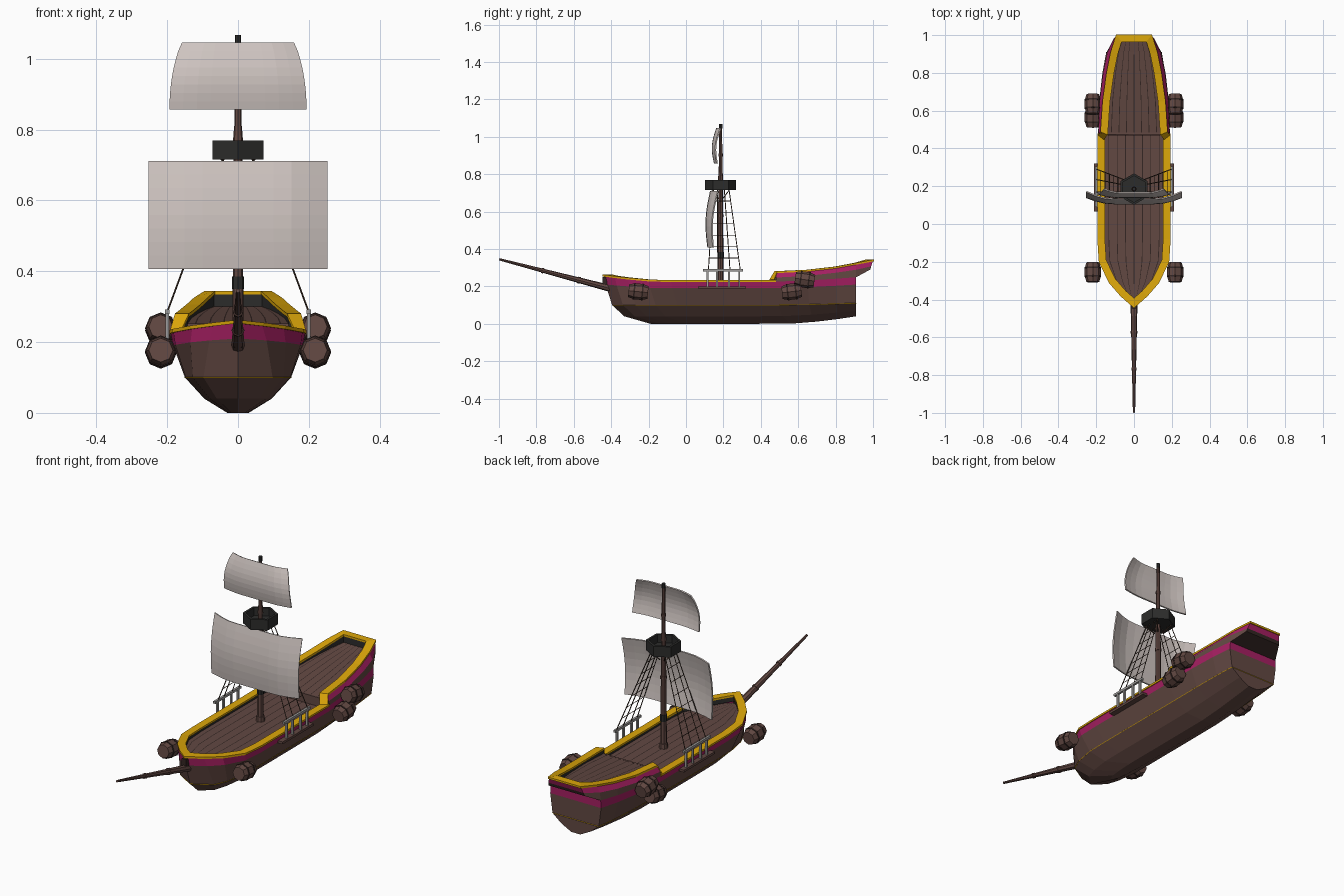
import bpy, bmesh, math
from mathutils import Vector, Matrix

if "Cube" in bpy.data.objects:
    bpy.data.objects.remove(bpy.data.objects["Cube"])

def mat(name, r, g, b):
    m = bpy.data.materials.new(name)
    lin = [((c / 255 + 0.055) / 1.055) ** 2.4 for c in (r, g, b)]
    m.diffuse_color = (*lin, 1)
    m.use_nodes = True
    m.node_tree.nodes["Principled BSDF"].inputs["Base Color"].default_value = m.diffuse_color
    return m

WOOD = mat("brown wood", 98, 72, 66)
DARK = mat("dark wood line", 52, 38, 35)
RED = mat("crimson paint", 166, 31, 98)
GOLD = mat("golden yellow", 222, 168, 10)
BLACK = mat("charcoal", 44, 44, 43)
GREY = mat("grey metal", 160, 158, 156)
SAIL = mat("sail cloth", 207, 197, 193)
ROPE = mat("rope", 74, 58, 48)

def finish(name, bm, mats):
    bmesh.ops.remove_doubles(bm, verts=bm.verts, dist=0.0002)
    bmesh.ops.recalc_face_normals(bm, faces=bm.faces)
    me = bpy.data.meshes.new(name)
    bm.to_mesh(me)
    bm.free()
    for m in mats:
        me.materials.append(m)
    ob = bpy.data.objects.new(name, me)
    bpy.context.collection.objects.link(ob)
    return ob

def grid(name, rows, mats, rule=lambda i, j: 0):
    """Skin a list of equal length point rows."""
    bm = bmesh.new()
    vs = [[bm.verts.new(p) for p in r] for r in rows]
    for i in range(len(rows) - 1):
        for j in range(len(rows[0]) - 1):
            f = bm.faces.new((vs[i][j], vs[i][j + 1], vs[i + 1][j + 1], vs[i + 1][j]))
            f.material_index = rule(i, j)
    return finish(name, bm, mats)

def rod(bm, a, b, r1, r2=None, n=8, mi=0):
    a, b = Vector(a), Vector(b)
    d = b - a
    if d.length < 1e-4:
        return
    M = Matrix.Translation((a + b) / 2) @ d.to_track_quat('Z', 'Y').to_matrix().to_4x4()
    before = set(bm.faces)
    bmesh.ops.create_cone(bm, cap_ends=True, segments=n, radius1=r1,
                          radius2=r1 if r2 is None else r2, depth=d.length, matrix=M)
    for f in set(bm.faces) - before:
        f.material_index = mi

def box(bm, lo, hi, mi=0):
    lo, hi = Vector(lo), Vector(hi)
    M = Matrix.Translation((lo + hi) / 2) @ Matrix.Diagonal((*(hi - lo), 1))
    before = set(bm.faces)
    bmesh.ops.create_cube(bm, size=1, matrix=M)
    for f in set(bm.faces) - before:
        f.material_index = mi

def ribbon(name, path, in0, in1, z0, z1, m):
    """Sweep a rectangle along a path, inset to the left of travel."""
    pts, rows = [Vector(p) for p in path], []
    for i, p in enumerate(pts):
        ds = []
        if i > 0: ds.append((p - pts[i - 1]).to_2d().normalized())
        if i < len(pts) - 1: ds.append((pts[i + 1] - p).to_2d().normalized())
        t = sum(ds, Vector((0, 0))).normalized()
        k = min(1.5, 1 / max(0.1, t.dot(ds[0])))
        n = Vector((-t.y, t.x, 0)) * k
        sec = [p + n * o + Vector((0, 0, z)) for o, z in ((in0, z0), (in1, z0), (in1, z1), (in0, z1))]
        rows.append(sec + [sec[0]])
    return grid(name, rows, [m])

# Hull: rows are (bow y, half width, z, bow sheer, stern sheer, fullness power)
ROWS = [(-.19, .03, 0, 0, .04, .45), (-.33, .095, .04, 0, .03, .45), (-.395, .15, .10, 0, .01, .42),
        (-.43, .183, .19, .02, .02, .8), (-.44, .19, .225, .03, .024, 1)]
PLAN = [(-.44, 0), (-.38, .36), (-.31, .68), (-.2, .96), (-.08, 1), (.2, 1), (.48, 1),
        (.65, .97), (.8, .88), (.91, .76)]

def hull_pt(y, f, row):
    yb, w, z, sb, sa, p = row
    t = (y + .44) / 1.35
    z += sb * max(0, (-.12 - y) / .32) ** 1.5 + sa * max(0, (y - .45) / .46) ** 1.5
    return Vector((w * f ** p, yb + t * (.91 - yb), z))

def flip(p):
    return Vector((-p[0], p[1], p[2]))

sections = []
for y, f in PLAN:
    half = [hull_pt(y, f, r) for r in ROWS]
    sections.append([flip(p) for p in reversed(half)] + half)
grid("hull", sections, [WOOD, RED], lambda i, j: 1 if j in (0, 8) else 0)
s = sections[-1]
grid("hull_transom", [[s[k], s[9 - k]] for k in range(5)], [WOOD, RED], lambda i, j: int(i == 0))

# Thin gold line round the hull and transom
bm = bmesh.new()
line = [hull_pt(y, f, ROWS[2]) for y, f in PLAN]
for a, b in zip(line, line[1:]):
    rod(bm, a, b, .002, n=4)
    rod(bm, flip(a), flip(b), .002, n=4)
rod(bm, line[-1], flip(line[-1]), .0015, n=4)
finish("hull_line", bm, [GOLD])

# Raised stern works with overhanging transom
low = [hull_pt(y, f, ROWS[4]) for y, f in PLAN[6:]] + [Vector((.105, .985, .29))]
mid = [(.187, .48, .247), (.181, .65, .256), (.163, .8, .273), (.14, .91, .289), (.1, .99, .307)]
top = [(.172, .48, .275), (.163, .65, .283), (.142, .8, .300), (.12, .91, .32), (.092, 1.0, .338)]
stern = []
for a, b, c in zip(low, mid, top):
    stern.append([flip(c), flip(b), flip(a), a, Vector(b), Vector(c)])
grid("stern_works", stern, [WOOD, RED, DARK], lambda i, j: {0: 1, 4: 1, 2: 2}.get(j, 0))
e = stern[-1]
grid("stern_transom", [[e[0], e[5]], [e[1], e[4]], [e[2], e[3]]], [RED, DARK], lambda i, j: i)

# Gold rails and dark inner bulwarks
side = [hull_pt(y, f, ROWS[4]) + Vector((0, 0, .008)) for y, f in PLAN[:7]]
rim_main = [flip(p) for p in reversed(side[1:])] + side
rim_aft = [Vector((.188, .468, .236)), Vector((.174, .486, .281))] + [Vector(p) + Vector((0, 0, .006)) for p in top[1:]]
rim_aft += [flip(p) for p in reversed(rim_aft)]
for n, path, depth in (("main", rim_main, -.035), ("stern", rim_aft, -.05)):
    ribbon(n + "_rail", path, -.004, .036, -.01, 0, GOLD)
    ribbon(n + "_bulwark", path, .022, .032, depth, -.008, BLACK)

# Decks with dark plank seams
N = 8
cols = []
for k in range(N):
    cols += [-1 + 2 * k / N + .012, -1 + 2 * (k + 1) / N - .012]
seam = lambda i, j: j % 2
grid("main_deck", [[(c * .178 * f, y * .98, .21) for c in cols] for y, f in PLAN[:7]], [WOOD, DARK], seam)
grid("stern_deck", [[(c * (p[0] - .012), min(p[1], .98), .252 + .05 * (p[1] - .48) / .52) for c in cols]
                    for p in top], [WOOD, DARK], seam)
bm = bmesh.new()
box(bm, (-.165, .475, .2), (.165, .485, .253))
finish("deck_step", bm, [WOOD])

# Mast with collars
MY = .185
bm = bmesh.new()
for z0, z1, r0, r1, mi in ((.2, .235, .022, .02, 0), (.235, .72, .016, .012, 0), (.72, 1.05, .011, .008, 0),
                           (.35, .385, .017, .017, 1), (.57, .585, .016, .016, 0), (.77, .81, .014, .011, 0),
                           (.895, .91, .012, .012, 0), (1.043, 1.067, .009, .009, 1)):
    rod(bm, (0, MY, z0), (0, MY, z1), r0, r1, 8, mi)
finish("mast", bm, [WOOD, BLACK])

# Bowsprit
bm = bmesh.new()
a, b = Vector((0, -.39, .185)), Vector((0, -.998, .345))
rod(bm, a, b, .019, .006)
for t, r in ((.29, .018), (.61, .014)):
    rod(bm, a.lerp(b, t), a.lerp(b, t + .02), r)
finish("bowsprit", bm, [WOOD])
bm = bmesh.new()
box(bm, (-.012, -.447, .185), (.012, -.41, .25))
finish("stem_post", bm, [DARK])

# Six sided lookout basket, open at the top
ring = []
for r, z in ((.0, .718), (.083, .715), (.083, .77), (.07, .77), (.07, .728), (0, .728)):
    ring.append([(r * math.sin(k * math.pi / 3), MY + r * math.cos(k * math.pi / 3), z) for k in range(7)])
grid("lookout_basket", ring, [BLACK])
bm = bmesh.new()
for sx in (-1, 1):
    for sy in (-1, 1):
        rod(bm, (sx * .012, MY + sy * .012, .67), (sx * .05, MY + sy * .05, .72), .003, n=4)
finish("basket_braces", bm, [ROPE])

# Billowing sails
def sail(name, ztop, zbot, width, prof, back):
    rows = []
    for i in range(9):
        v = i / 8
        y = prof[0] * (1 - v) + prof[2] * v + (prof[1] - (prof[0] + prof[2]) / 2) * math.sin(math.pi * v)
        row = []
        for j in range(11):
            u = j / 5 - 1
            row.append((u * width(v), y + back * (1 - .3 * v) * max(0, abs(u) - .5) ** 1.5 / .354,
                        ztop + (zbot - ztop) * v))
        rows.append(row)
    ob = grid(name, rows, [SAIL])
    m = ob.modifiers.new("thickness", 'SOLIDIFY')
    m.thickness, m.offset = .007, 0
    return ob

sail("main_sail", .71, .407, lambda v: .252, (.132, .108, .118), .04)
sail("top_sail", 1.045, .857, lambda v: .157 + .036 * math.sin(math.pi / 2 * v ** .8), (.165, .142, .153), .02)

# Shroud frames, ropes and ratlines on both sides
frames, ropes = bmesh.new(), bmesh.new()
posts = (.115, .165, .23, .285)
tops = (.147, .168, .205, .23)
for s in (-1, 1):
    x0, x1 = sorted((s * .183, s * .212))
    box(frames, (x0, .065, .188), (x1, .32, .2), 1)
    box(frames, (s * .2 - .006, .09, .28), (s * .2 + .006, .305, .292))
    ends = []
    for y, yt in zip(posts, tops):
        box(frames, (s * .2 - .005, y - .005, .2), (s * .2 + .005, y + .005, .285))
        a, b = Vector((s * .198, y + .005, .29)), Vector((s * .04, yt, .718))
        rod(ropes, a, b, .0025, n=4)
        ends.append((a, b))
    for k in range(1, 7):
        t = k / 7
        for p, q in ((0, 1), (1, 2), (2, 3)):
            rod(ropes, ends[p][0].lerp(ends[p][1], t), ends[q][0].lerp(ends[q][1], t), .002, n=4)
finish("shroud_frames", frames, [GREY, WOOD])
finish("shrouds", ropes, [ROPE])

# Eight sided barrels slung outside the hull
bm = bmesh.new()
for s in (-1, 1):
    for y, z, tilt in ((-.255, .172, -.1), (.565, .172, .12), (.635, .236, -.15)):
        c, d = Vector((s * .218, y, z)), Vector((0, math.cos(tilt), math.sin(tilt)))
        for t0, t1, r0, r1, mi in ((-.052, -.02, .034, .043, 0), (-.02, .02, .043, .043, 0), (.02, .052, .043, .034, 0),
                                   (-.026, -.018, .0445, .0445, 1), (.018, .026, .0445, .0445, 1)):
            rod(bm, c + d * t0, c + d * t1, r0, r1, 8, mi)
finish("barrels", bm, [WOOD, DARK])
